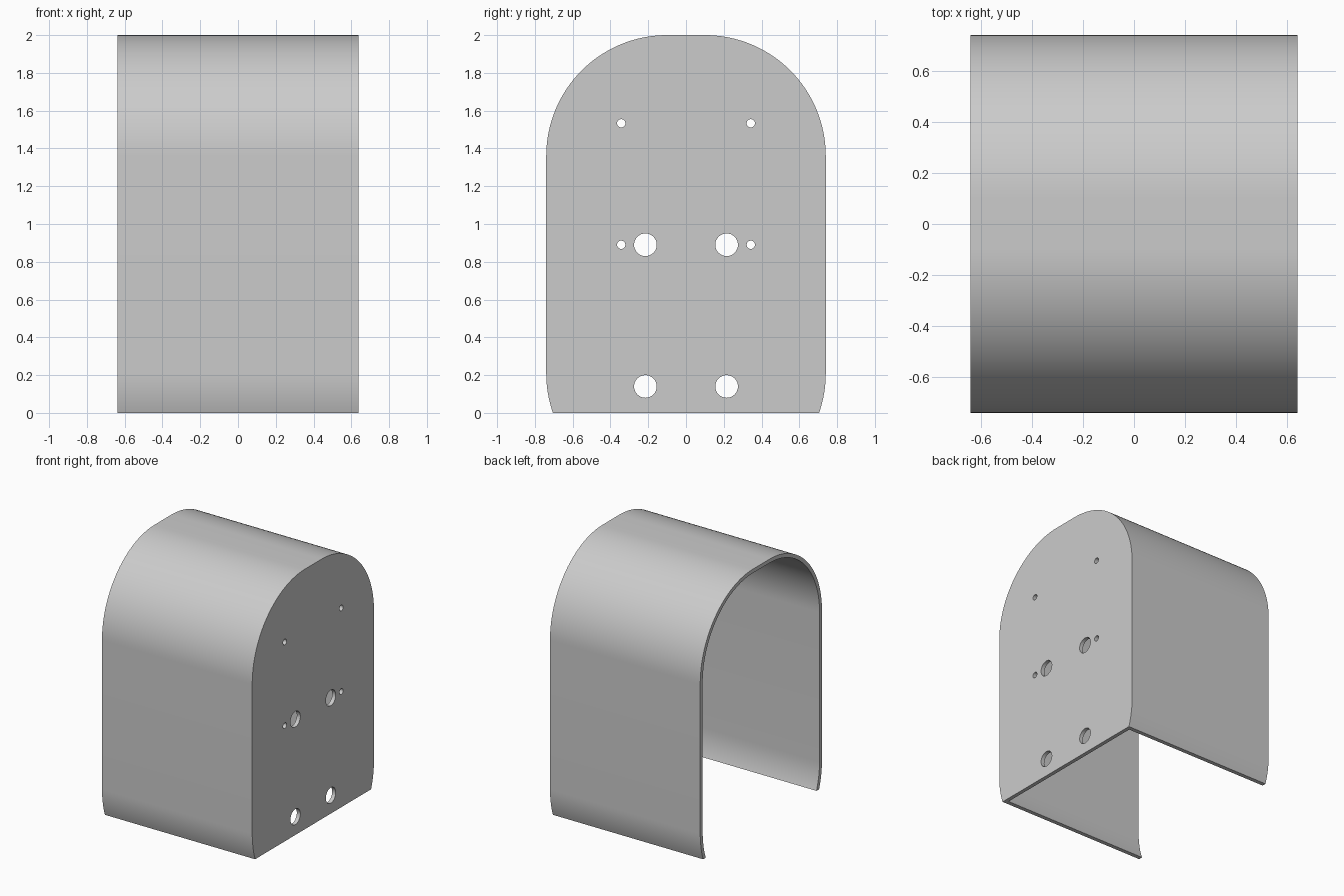
import bpy, bmesh
from math import sin, cos, radians, pi
from mathutils import Matrix, Vector

cube = bpy.data.objects.get("Cube")
if cube:
    bpy.data.objects.remove(cube)

HALF_X, HALF_Y, TOP = 0.639, 0.74, 2.0   # overall size
R = 0.64                                 # shoulder and lower curl radius
WALL = 0.03                              # sheet thickness
CURL_Z = 0.21                            # height where the lower curl begins

grey = bpy.data.materials.new("plain_grey")
grey.use_nodes = True
grey.diffuse_color = (0.6, 0.6, 0.6, 1)
grey.node_tree.nodes["Principled BSDF"].inputs["Base Color"].default_value = (0.6, 0.6, 0.6, 1)


def half_profile(inset, bottom):
    """Right half of the arch outline from bottom to top, as (y, z)."""
    r, cy = R - inset, HALF_Y - R
    drop = CURL_Z - bottom
    curl_y = cy + (r * r - drop * drop) ** 0.5
    pts = [(curl_y, bottom)]
    for i in range(1, 9):
        z = bottom + drop * i / 8
        pts.append((cy + (r * r - (CURL_Z - z) ** 2) ** 0.5, z))
    for i in range(33):
        a = radians(90 * i / 32)
        pts.append((cy + r * cos(a), TOP - R + r * sin(a)))
    return pts


def make_object(name, bm):
    bmesh.ops.recalc_face_normals(bm, faces=bm.faces)
    mesh = bpy.data.meshes.new(name)
    bm.to_mesh(mesh)
    bm.free()
    mesh.materials.append(grey)
    obj = bpy.data.objects.new(name, mesh)
    bpy.context.collection.objects.link(obj)
    return obj


def arch_prism(name, inset, bottom, x0, x1):
    half = half_profile(inset, bottom)
    outline = half + [(-y, z) for y, z in reversed(half)]
    bm = bmesh.new()
    face = bm.faces.new([bm.verts.new((x0, y, z)) for y, z in outline])
    ext = bmesh.ops.extrude_face_region(bm, geom=[face])
    verts = [v for v in ext["geom"] if isinstance(v, bmesh.types.BMVert)]
    bmesh.ops.translate(bm, verts=verts, vec=Vector((x1 - x0, 0, 0)))
    return make_object(name, bm)


def cut(target, cutter):
    mod = target.modifiers.new("cut", "BOOLEAN")
    mod.operation = "DIFFERENCE"
    mod.solver = "EXACT"
    mod.object = cutter
    bpy.context.view_layer.objects.active = target
    bpy.ops.object.modifier_apply(modifier=mod.name)
    bpy.data.objects.remove(cutter)


# Arched cover, hollowed out so one end and the underside stay open
cover = arch_prism("arched_cover", 0, 0, -HALF_X, HALF_X)
cut(cover, arch_prism("cavity_cutter", WALL, -0.1, -HALF_X - 0.1, HALF_X - WALL))

# Mirrored pairs of holes through the end plate: (y, z, radius)
bm = bmesh.new()
for y, z, radius in [(0.215, 0.14, 0.06), (0.215, 0.89, 0.06),
                     (0.343, 0.89, 0.022), (0.343, 1.533, 0.022)]:
    for side in (-1, 1):
        bmesh.ops.create_cone(
            bm, cap_ends=True, segments=32, radius1=radius, radius2=radius, depth=0.2,
            matrix=Matrix.Translation((HALF_X, side * y, z)) @ Matrix.Rotation(pi / 2, 4, "Y"))
cut(cover, make_object("hole_cutter", bm))

# Smooth the curves, keep the rims sharp
bpy.ops.object.select_all(action="DESELECT")
cover.select_set(True)
bpy.context.view_layer.objects.active = cover
bpy.ops.object.shade_smooth_by_angle(angle=radians(30))
